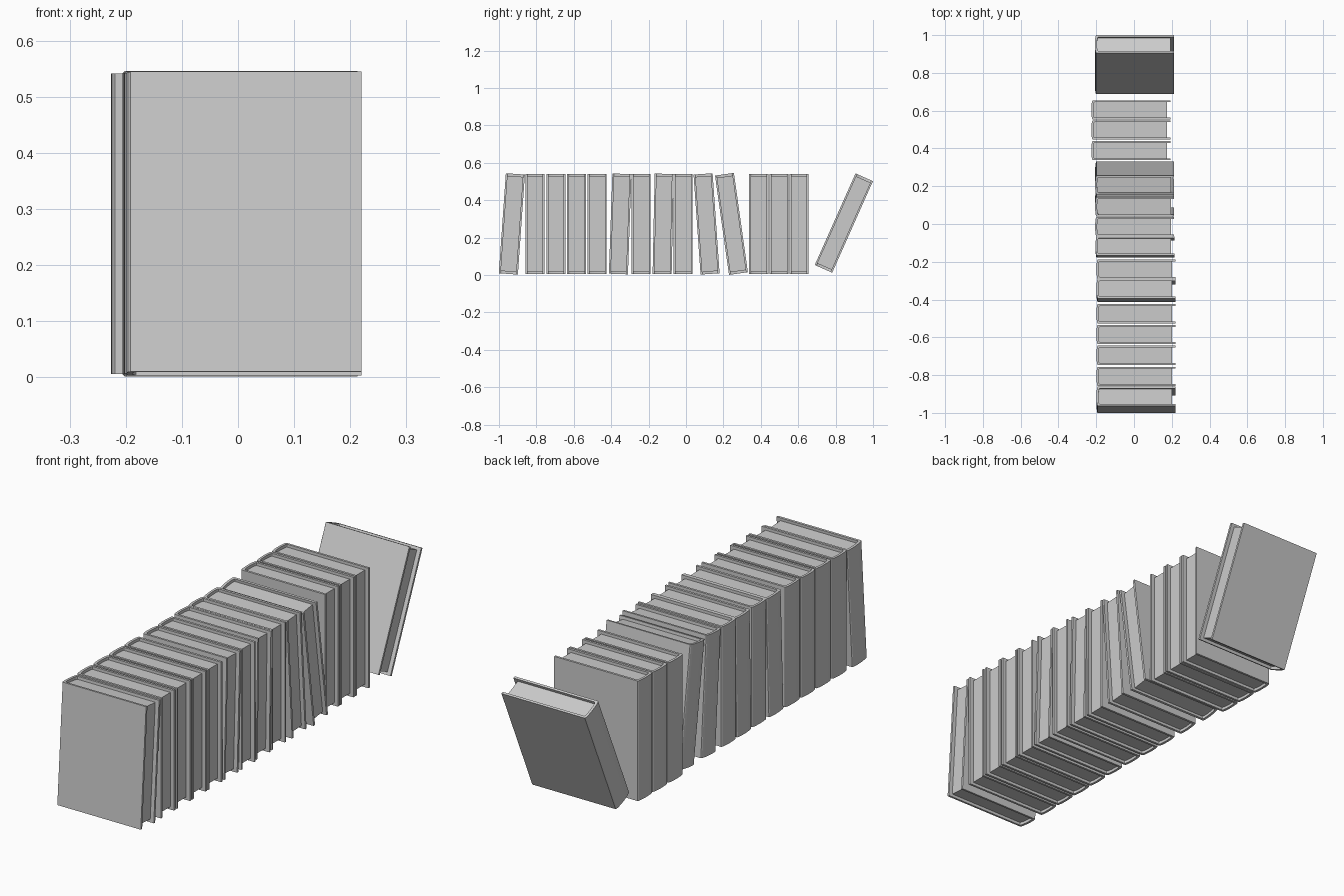
import bpy, bmesh, math

if "Cube" in bpy.data.objects:
    bpy.data.objects.remove(bpy.data.objects["Cube"])

T, H, L = 0.102, 0.536, 0.412     # book thickness, height, cover depth
BOARD = 0.010                     # cover board thickness
SEG = 8                           # segments on the rounded spine


def spine_arc(x, half, bulge):
    """Points of a shallow arc from +half to -half, bulging towards -x."""
    return [(x - bulge * math.sin(math.pi * i / SEG), half * math.cos(math.pi * i / SEG))
            for i in range(SEG + 1)]


def add_prism(bm, profile, z0, z1):
    """Extrude a closed xy outline between two heights."""
    face = bm.faces.new([bm.verts.new((x, y, z0)) for x, y in profile])
    top = bmesh.ops.extrude_face_region(bm, geom=[face])["geom"]
    for v in top:
        if isinstance(v, bmesh.types.BMVert):
            v.co.z = z1


def make_object(name, profile, z0, z1):
    bm = bmesh.new()
    add_prism(bm, profile, z0, z1)
    bmesh.ops.recalc_face_normals(bm, faces=bm.faces)
    mesh = bpy.data.meshes.new(name)
    bm.to_mesh(mesh)
    bm.free()
    obj = bpy.data.objects.new(name, mesh)
    bpy.context.collection.objects.link(obj)
    return obj


def book(index, y, x_front, tilt=0.0, z=0.2735):
    x0 = x_front - L
    t, i = T / 2, T / 2 - BOARD
    # U-shaped cover: two boards joined by a rounded spine
    cover = ([(x_front, t)] + spine_arc(x0, t, 0.007) + [(x_front, -t), (x_front, -i)]
             + spine_arc(x0 + BOARD, i, 0.006)[::-1] + [(x_front, i)])
    # page block set back from the cover edges
    pages = ([(x_front - 0.018, i)] + spine_arc(x0 + BOARD, i, 0.006)
             + [(x_front - 0.018, -i)])
    parts = [make_object(f"book_cover_{index:02d}", cover, -H / 2, H / 2),
             make_object(f"book_pages_{index:02d}", pages, -H / 2 + 0.013, H / 2 - 0.013)]
    for obj in parts:
        obj.location = (0, y, z)
        obj.rotation_euler = (-math.radians(tilt), 0, 0)


# Row of books: centre y, fore-edge x, lean towards +y in degrees
row = [
    (-0.931, 0.220, 4), (-0.807, 0.220, 0), (-0.695, 0.220, 0), (-0.585, 0.220, 0),
    (-0.475, 0.220, 0), (-0.352, 0.220, 2), (-0.240, 0.220, 0), (-0.122, 0.215, 1.2),
    (-0.015, 0.213, 0), (0.110, 0.213, -4), (0.243, 0.213, -8),
    (0.389, 0.193, 0), (0.498, 0.193, 0), (0.604, 0.193, 0),
]
for n, (y, x_front, tilt) in enumerate(row, 1):
    book(n, y, x_front, tilt)

# Last book leaning away from the row
book(15, 0.844, 0.212, 24, 0.278)
